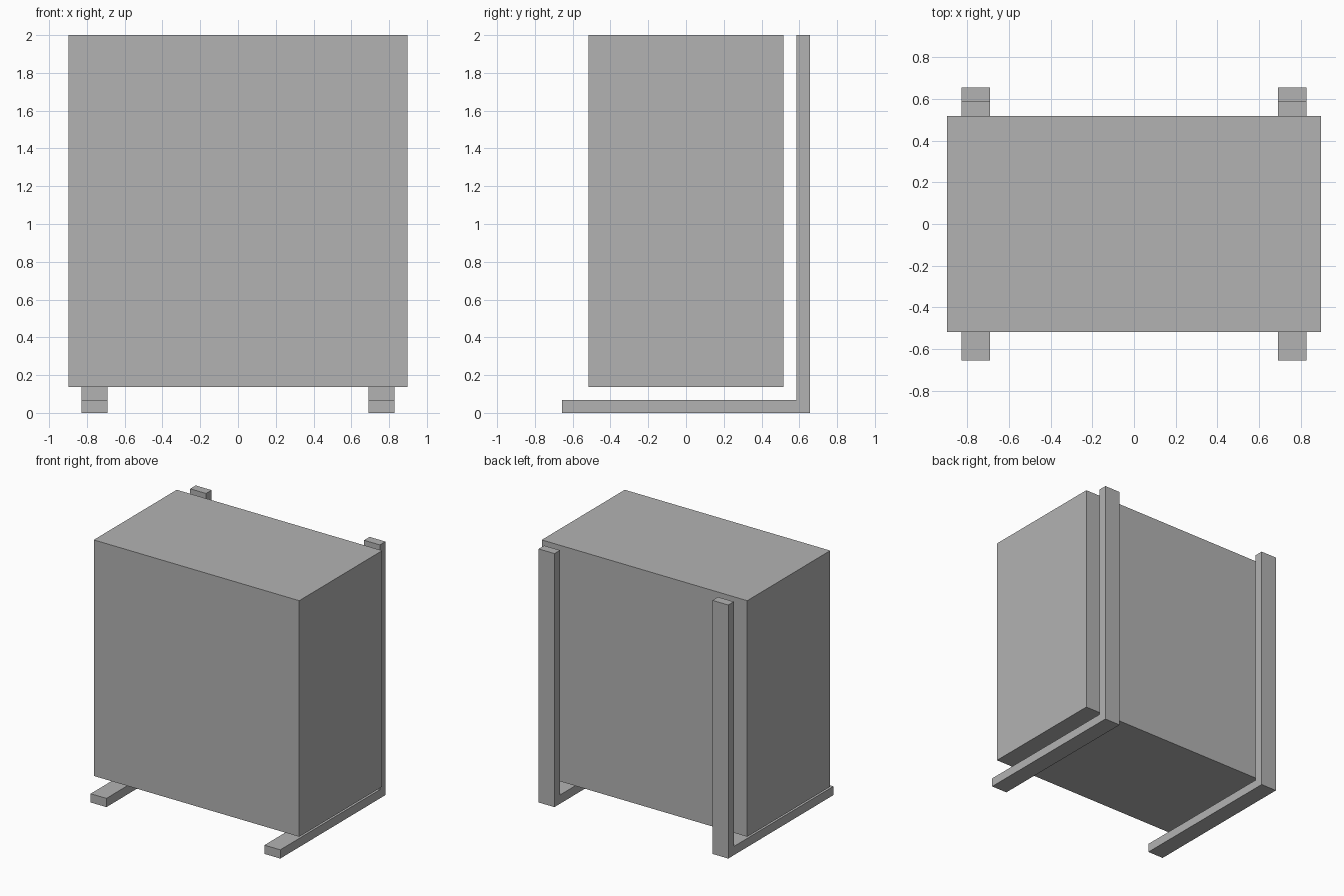
import bpy
import bmesh

cube = bpy.data.objects.get("Cube")
if cube:
    bpy.data.objects.remove(cube)

U = 2 / 29  # board thickness, the module for every size

grey = bpy.data.materials.new("plain_grey")
grey.use_nodes = True
colour = (0.45, 0.45, 0.45, 1)
grey.diffuse_color = colour
grey.node_tree.nodes["Principled BSDF"].inputs["Base Color"].default_value = colour


def extrude_profile(name, profile, x0, x1):
    """Extrude a (y, z) outline, given in modules, from x0 to x1."""
    bm = bmesh.new()
    face = bm.faces.new([bm.verts.new((x0 * U, y * U, z * U)) for y, z in profile])
    result = bmesh.ops.extrude_face_region(bm, geom=[face])
    moved = [v for v in result["geom"] if isinstance(v, bmesh.types.BMVert)]
    bmesh.ops.translate(bm, verts=moved, vec=((x1 - x0) * U, 0, 0))
    bmesh.ops.recalc_face_normals(bm, faces=bm.faces)
    mesh = bpy.data.meshes.new(name)
    bm.to_mesh(mesh)
    bm.free()
    mesh.materials.append(grey)
    obj = bpy.data.objects.new(name, mesh)
    bpy.context.collection.objects.link(obj)
    return obj


# Main box, held clear of the rails
extrude_profile("cabinet_body", [(-7.5, 2), (7.5, 2), (7.5, 29), (-7.5, 29)], -13, 13)

# L-shaped supports: floor rail and rear upright
bracket = [(-9.5, 0), (9.5, 0), (9.5, 29), (8.5, 29), (8.5, 1), (-9.5, 1)]
extrude_profile("left_support", bracket, 10, 12)
extrude_profile("right_support", bracket, -12, -10)
